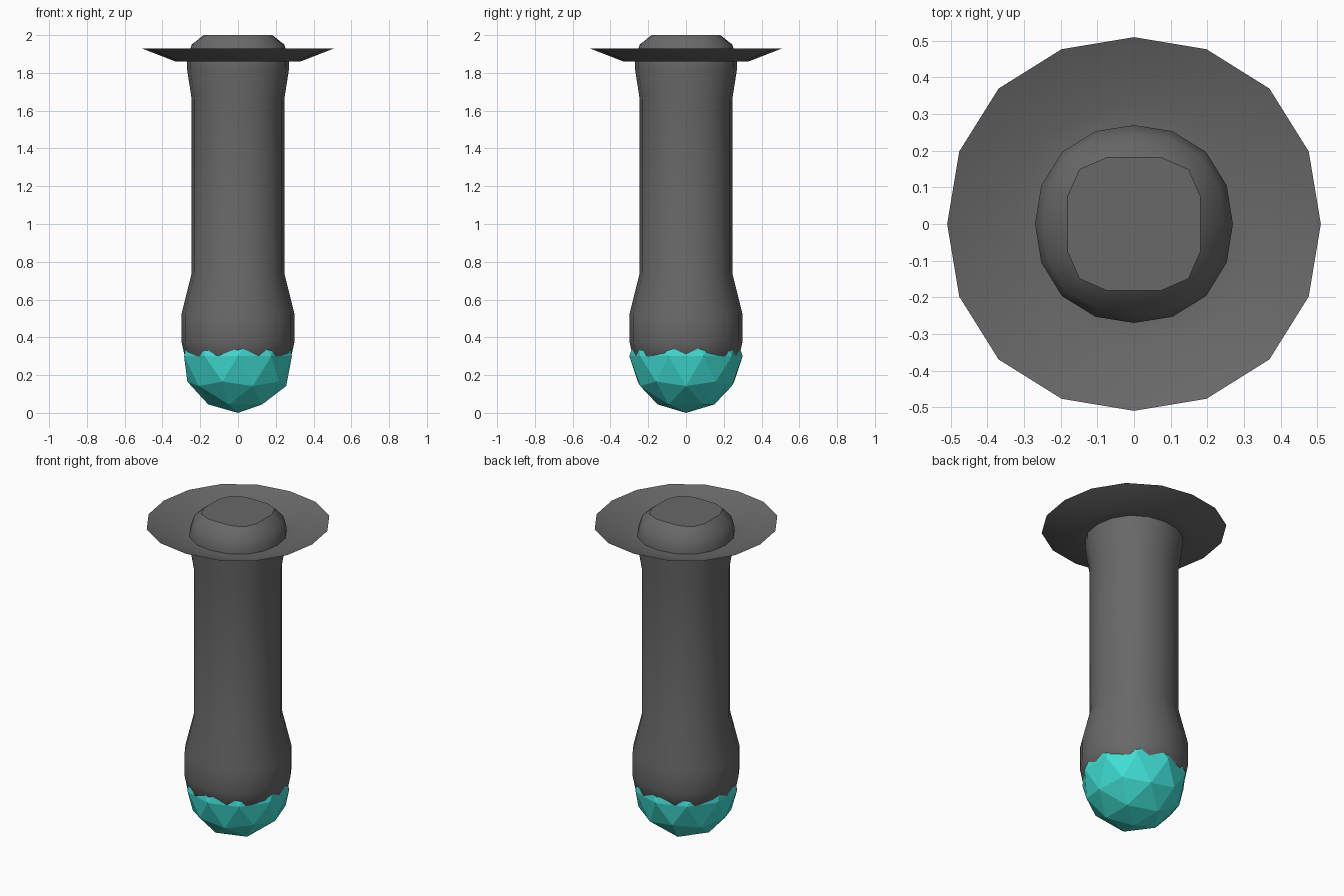
import bpy, bmesh, math

if "Cube" in bpy.data.objects:
    bpy.data.objects.remove(bpy.data.objects["Cube"])

SIDES = 16


def material(name, color):
    m = bpy.data.materials.new(name)
    m.diffuse_color = (*color, 1)
    m.use_nodes = True
    m.node_tree.nodes["Principled BSDF"].inputs["Base Color"].default_value = m.diffuse_color
    return m


def finish(bm, name, mat):
    mesh = bpy.data.meshes.new(name)
    bm.to_mesh(mesh)
    bm.free()
    obj = bpy.data.objects.new(name, mesh)
    bpy.context.collection.objects.link(obj)
    mesh.materials.append(mat)
    return obj


def smooth(obj):
    bpy.ops.object.select_all(action='DESELECT')
    obj.select_set(True)
    bpy.context.view_layer.objects.active = obj
    bpy.ops.object.shade_smooth_by_angle(angle=math.radians(32))


def loft(name, mat, profile, capped):
    """Rings of (z, radius, squareness), listed from bottom to top or inside out."""
    bm = bmesh.new()
    rings = []
    for z, r, square in profile:
        ring = []
        for i in range(SIDES):
            a = 2 * math.pi * i / SIDES
            rr = r * (1 + square * (1 - math.cos(4 * a)) / 2)
            ring.append(bm.verts.new((rr * math.cos(a), rr * math.sin(a), z)))
        rings.append(ring)
    for low, high in zip(rings, rings[1:]):
        for i in range(SIDES):
            j = (i + 1) % SIDES
            bm.faces.new((low[i], low[j], high[j], high[i]))
    if capped:
        bm.faces.new(rings[0][::-1])
        bm.faces.new(rings[-1])
    else:
        # open collar: its upper side faces inward and up
        bmesh.ops.reverse_faces(bm, faces=bm.faces[:])
        for f in bm.faces:
            f.normal_update()
            if f.normal.z < 0:
                f.normal_flip()
    obj = finish(bm, name, mat)
    smooth(obj)
    return obj


grey = material("dark grey", (0.14, 0.14, 0.14))
teal = material("turquoise", (0.05, 0.73, 0.65))

# Handle with swollen grip end and rounded top
loft("handle", grey, [
    (0.22, 0.20, 0.12), (0.30, 0.282, 0.03), (0.38, 0.30, 0.02),
    (0.52, 0.30, 0.02), (0.74, 0.245, 0.03), (1.66, 0.245, 0.03),
    (1.82, 0.27, 0.03), (1.88, 0.27, 0.03), (1.95, 0.245, 0.06),
    (2.00, 0.182, 0.155)], True)

# Thin dished collar around the top
loft("collar", grey, [
    (1.86, 0.25, 0.025), (1.86, 0.33, 0.025), (1.93, 0.51, 0.025)], False)

# Faceted gem set into the bottom
bm = bmesh.new()
bmesh.ops.create_icosphere(bm, subdivisions=2, radius=0.30)
bmesh.ops.translate(bm, verts=bm.verts, vec=(0, 0, 0.30))
finish(bm, "gem", teal)
